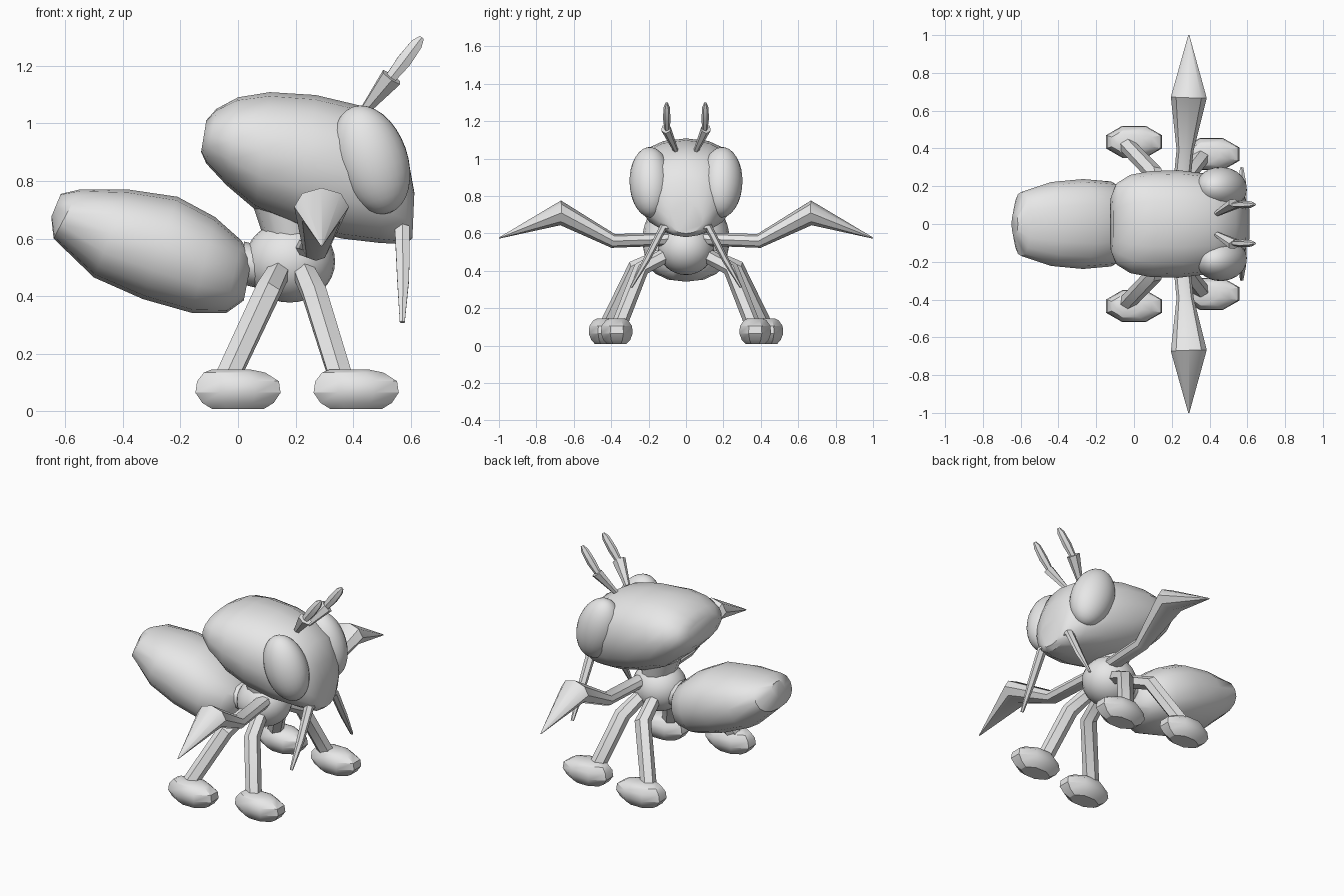
import bpy, bmesh, math
from mathutils import Vector, Matrix

cube = bpy.data.objects.get("Cube")
if cube:
    bpy.data.objects.remove(cube, do_unlink=True)

grey = bpy.data.materials.new("plain grey")
grey.use_nodes = True
grey.diffuse_color = (0.8, 0.8, 0.8, 1)
grey.node_tree.nodes["Principled BSDF"].inputs["Base Color"].default_value = (0.8, 0.8, 0.8, 1)


def finish(name, bm, angle):
    bmesh.ops.recalc_face_normals(bm, faces=bm.faces[:])
    mesh = bpy.data.meshes.new(name)
    bm.to_mesh(mesh)
    bm.free()
    mesh.materials.append(grey)
    ob = bpy.data.objects.new(name, mesh)
    bpy.context.collection.objects.link(ob)
    bpy.ops.object.select_all(action='DESELECT')
    ob.select_set(True)
    bpy.context.view_layer.objects.active = ob
    bpy.ops.object.shade_smooth_by_angle(angle=math.radians(angle))
    return ob


def loft(name, rings, angle=35):
    """Skin a row of equal rings and cap both ends."""
    bm = bmesh.new()
    rows = [[bm.verts.new(p) for p in ring] for ring in rings]
    n = len(rows[0])
    for a, b in zip(rows, rows[1:]):
        for i in range(n):
            j = (i + 1) % n
            bm.faces.new((a[i], a[j], b[j], b[i]))
    bm.faces.new(rows[0])
    bm.faces.new(rows[-1])
    return finish(name, bm, angle)


def oval(centre, u, v, n, power=1.0):
    def f(t):
        return math.copysign(abs(t) ** power, t)
    turns = [math.tau * i / n for i in range(n)]
    return [centre + u * f(math.sin(t)) + v * f(math.cos(t)) for t in turns]


def body(name, sections, n=16, power=0.88):
    """Each section: top x, top z, bottom x, bottom z, half width."""
    rings = []
    for tx, tz, bx, bz, w in sections:
        top, low = Vector((tx, 0, tz)), Vector((bx, 0, bz))
        rings.append(oval((top + low) / 2, Vector((0, w, 0)), (top - low) / 2, n, power))
    return loft(name, rings, 40)


def limb(name, side, stations, n=6, angle=35):
    """Each station: x, y, z, and two radii; side mirrors across the body."""
    pts = [Vector((x, y * side, z)) for x, y, z, _, _ in stations]
    rings = []
    for i, p in enumerate(pts):
        along = (pts[min(i + 1, len(pts) - 1)] - pts[max(i - 1, 0)]).normalized()
        u = Vector((1, 0, 0))
        u = (u - along * u.dot(along)).normalized()
        v = along.cross(u)
        rings.append(oval(p, u * stations[i][3], v * stations[i][4], n))
    return loft(name, rings, angle)


def ball(name, centre, radii, tilt=0, turn=0):
    bm = bmesh.new()
    bmesh.ops.create_uvsphere(bm, u_segments=24, v_segments=16, radius=1)
    m = (Matrix.Translation(centre) @ Matrix.Rotation(turn, 4, 'Z')
         @ Matrix.Rotation(tilt, 4, 'Y') @ Matrix.Diagonal((*radii, 1)))
    bmesh.ops.transform(bm, matrix=m, verts=bm.verts)
    return finish(name, bm, 60)


# Head, tapering to the back
body("head", [
    (-0.11, 1.01, -0.128, 0.90, 0.15),
    (-0.075, 1.05, -0.11, 0.86, 0.215),
    (0.0, 1.09, -0.04, 0.785, 0.26),
    (0.11, 1.108, 0.06, 0.70, 0.28),
    (0.27, 1.098, 0.20, 0.64, 0.285),
    (0.43, 1.06, 0.36, 0.60, 0.265),
    (0.54, 0.99, 0.49, 0.585, 0.215),
    (0.59, 0.88, 0.58, 0.58, 0.15),
    (0.612, 0.76, 0.605, 0.60, 0.09)])

# Abdomen, rising to the back
body("abdomen", [
    (-0.615, 0.755, -0.648, 0.675, 0.06),
    (-0.55, 0.77, -0.64, 0.60, 0.17),
    (-0.38, 0.77, -0.50, 0.465, 0.222),
    (-0.21, 0.745, -0.33, 0.39, 0.238),
    (-0.08, 0.675, -0.16, 0.342, 0.225),
    (0.01, 0.595, -0.04, 0.342, 0.16),
    (0.05, 0.54, 0.02, 0.385, 0.09)])

# Thorax with its neck and waist collar
ball("thorax", (0.18, 0, 0.52), (0.157, 0.15, 0.142))
body("neck", [(0.05, 0.72, 0.28, 0.72, 0.13), (0.09, 0.60, 0.28, 0.60, 0.11)], 12, 1)
body("waist_collar", [(0.02, 0.59, 0.02, 0.44, 0.09), (0.06, 0.58, 0.06, 0.43, 0.09)], 12, 1)

for side, tag in ((-1, "front"), (1, "back")):
    # Bulging eye
    ball("eye_" + tag, (0.463, 0.19 * side, 0.873), (0.126, 0.112, 0.195),
         tilt=-0.34, turn=-0.1 * side)

    # Raised arm ending in a spike
    limb("spike_arm_" + tag, side, [
        (0.24, 0.08, 0.57, 0.045, 0.035),
        (0.27, 0.39, 0.56, 0.045, 0.038),
        (0.29, 0.67, 0.71, 0.095, 0.066),
        (0.29, 1.0, 0.575, 0.003, 0.003)], 8, 40)

    # Two-part antenna: flared socket and spindle
    limb("antenna_socket_" + tag, side, [
        (0.44, 0.055, 1.045, 0.018, 0.014),
        (0.533, 0.107, 1.16, 0.042, 0.027)])
    limb("antenna_tip_" + tag, side, [
        (0.52, 0.1, 1.145, 0.02, 0.014),
        (0.575, 0.103, 1.215, 0.029, 0.02),
        (0.62, 0.103, 1.275, 0.024, 0.017),
        (0.638, 0.103, 1.298, 0.01, 0.006)])

    # Drooping mouth feeler
    limb("mouth_feeler_" + tag, side, [
        (0.56, 0.04, 0.625, 0.03, 0.018),
        (0.57, 0.12, 0.635, 0.03, 0.022),
        (0.573, 0.21, 0.46, 0.024, 0.018),
        (0.57, 0.295, 0.31, 0.01, 0.007)])

    # Legs and feet: hip, knee, ankle and foot centre differ per pair
    for pair, hip, knee, ankle, foot in (
            ("right", (0.15, 0.08, 0.50), (0.105, 0.27, 0.42), (-0.05, 0.43, 0.09), (0, 0.435)),
            ("left", (0.22, 0.08, 0.50), (0.265, 0.24, 0.41), (0.365, 0.365, 0.09), (0.41, 0.37))):
        limb(f"{pair}_leg_{tag}", side, [
            (*hip, 0.04, 0.04), (*knee, 0.048, 0.042), (*ankle, 0.046, 0.042)])
        rings = []
        for z, size, lean in ((0.008, 0.6, 0), (0.03, 0.84, 0), (0.065, 1, 0),
                              (0.105, 0.96, 0), (0.135, 0.72, 0.012), (0.146, 0.45, 0.025)):
            c = Vector((foot[0] - lean, foot[1] * side, z))
            ring = [c + Vector((0.16 * size * math.cos(t), 0.092 * size * math.sin(t), 0))
                    for t in (math.tau * (i + 0.5) / 8 for i in range(8))]
            rings.append(ring)
        loft(f"{pair}_foot_{tag}", rings, 30)
